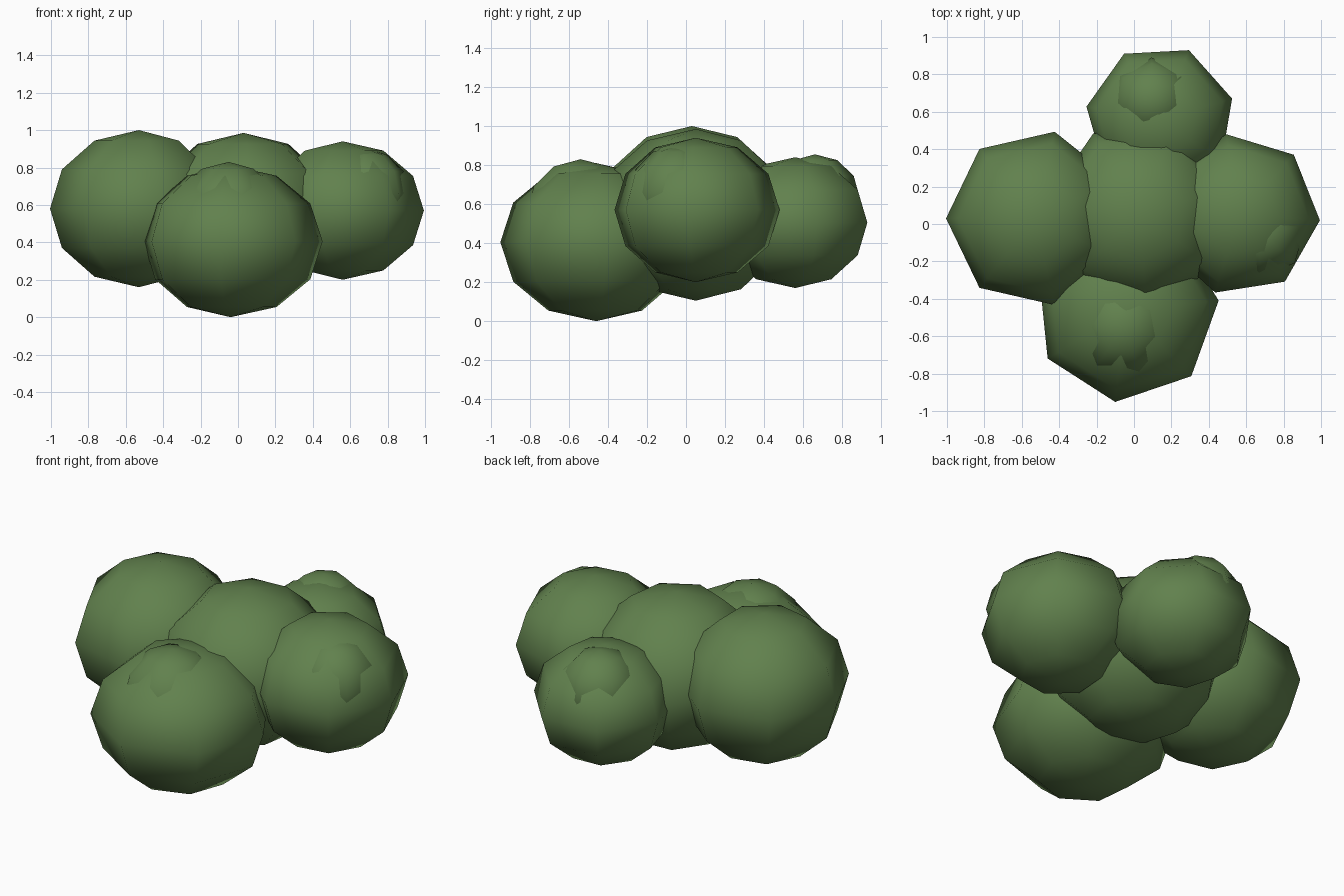
import bpy
import math

cube = bpy.data.objects.get("Cube")
if cube:
    bpy.data.objects.remove(cube, do_unlink=True)

# Leaf colour
leaf = bpy.data.materials.new("leaf_green")
leaf.use_nodes = True
colour = (0.12, 0.22, 0.075, 1)
leaf.diffuse_color = colour
bsdf = leaf.node_tree.nodes["Principled BSDF"]
bsdf.inputs["Base Color"].default_value = colour
bsdf.inputs["Roughness"].default_value = 0.9


def clump(name, centre, width, height, turn):
    """Seven-sided smooth ball with one equator corner at the given angle."""
    bpy.ops.mesh.primitive_uv_sphere_add(segments=7, ring_count=6, radius=1)
    ob = bpy.context.object
    ob.name = name
    ob.scale = (width, width, height)
    ob.location = centre
    # Align a corner with +x, then turn it
    corner = max((v.co for v in ob.data.vertices), key=lambda c: c.x * c.x + c.y * c.y)
    ob.rotation_euler.z = math.radians(turn) - math.atan2(corner.y, corner.x)
    ob.data.materials.append(leaf)
    bpy.ops.object.shade_smooth()
    return ob


# Main leaf clumps
clump("middle_clump", (0.03, 0.05, 0.545), 0.50, 0.44, 274)
clump("right_clump", (-0.53, 0.03, 0.58), 0.475, 0.42, 180)
clump("left_clump", (0.56, 0.05, 0.57), 0.435, 0.37, -4)
clump("front_clump", (-0.04, -0.46, 0.405), 0.495, 0.405, 263)
clump("back_clump", (0.14, 0.56, 0.505), 0.40, 0.335, 16)

# Small tufts that swell through the tops
clump("front_tuft", (-0.05, -0.54, 0.55), 0.29, 0.28, 30)
clump("left_tuft", (0.68, -0.05, 0.66), 0.24, 0.24, 10)
clump("back_tuft", (0.10, 0.66, 0.635), 0.23, 0.22, 40)
